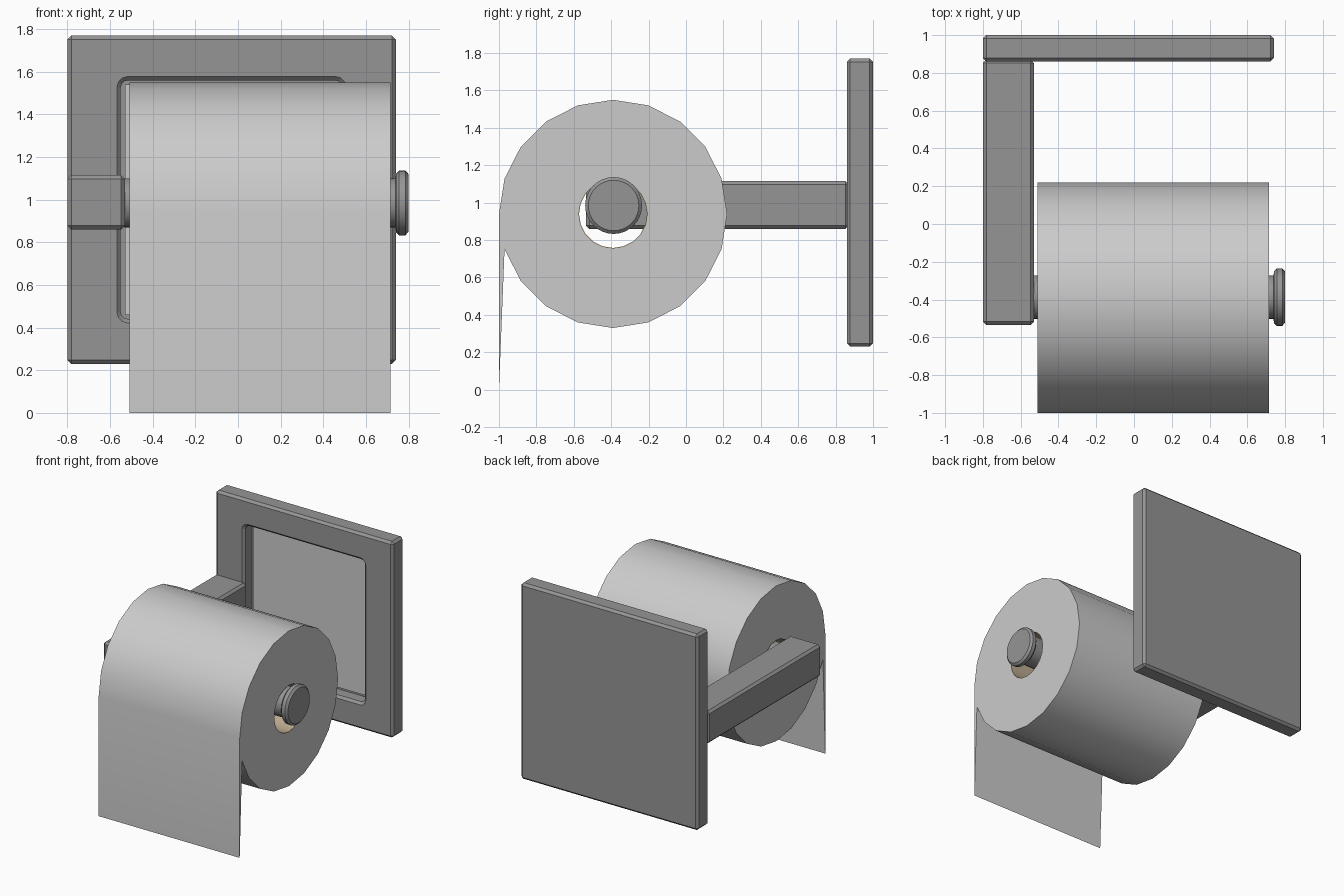
import bpy, bmesh
from math import sin, cos, tau, radians

if "Cube" in bpy.data.objects:
    bpy.data.objects.remove(bpy.data.objects["Cube"])

def material(name, rgb):
    m = bpy.data.materials.new(name)
    m.diffuse_color = (*rgb, 1)
    m.use_nodes = True
    m.node_tree.nodes["Principled BSDF"].inputs["Base Color"].default_value = m.diffuse_color
    return m

METAL = material("dark_metal", (0.3, 0.3, 0.3))
CARD = material("cardboard", (0.5, 0.4, 0.28))

def finish(name, bm, mat=None, smooth=None):
    bmesh.ops.recalc_face_normals(bm, faces=bm.faces)
    me = bpy.data.meshes.new(name)
    bm.to_mesh(me)
    bm.free()
    ob = bpy.data.objects.new(name, me)
    bpy.context.collection.objects.link(ob)
    if mat:
        me.materials.append(mat)
    if smooth:
        bpy.ops.object.select_all(action='DESELECT')
        ob.select_set(True)
        bpy.context.view_layer.objects.active = ob
        bpy.ops.object.shade_smooth_by_angle(angle=radians(smooth))
    return ob

def box_bm(x0, x1, y0, y1, z0, z1):
    bm = bmesh.new()
    bmesh.ops.create_cube(bm, size=1)
    for v in bm.verts:
        v.co = ((x0 + x1) / 2 + v.co.x * (x1 - x0), (y0 + y1) / 2 + v.co.y * (y1 - y0),
                (z0 + z1) / 2 + v.co.z * (z1 - z0))
    return bm

def lathe_x(name, profile, cy, cz, n, mat, closed=False):
    """Revolve (x, radius) points around an x-parallel axis."""
    bm = bmesh.new()
    rings = [[bm.verts.new((x, cy + r * cos(tau * i / n), cz + r * sin(tau * i / n)))
              for i in range(n)] for x, r in profile]
    pairs = list(zip(rings, rings[1:]))
    if closed:
        pairs.append((rings[-1], rings[0]))
    for a, b in pairs:
        for i in range(n):
            j = (i + 1) % n
            bm.faces.new((a[i], a[j], b[j], b[i]))
    if not closed:
        bm.faces.new(rings[0])
        bm.faces.new(rings[-1])
    return finish(name, bm, mat, 35)

# Wall plate: chamfered block with a recessed, round-cornered front
bm = box_bm(-0.80, 0.74, 0.86, 1.0, 0.23, 1.77)
front = min(bm.faces, key=lambda f: f.calc_center_median().y)
bmesh.ops.inset_region(bm, faces=[front], thickness=0.23)
rim = list(front.edges)
for v in front.verts:  # opening is slightly narrower than a uniform border
    v.co.x = -0.55 if v.co.x < -0.03 else 0.49
    v.co.z = 0.44 if v.co.z < 1 else 1.56
r = bmesh.ops.extrude_discrete_faces(bm, faces=[front])["faces"][0]
for v in r.verts:
    v.co.y = 0.96
bm.normal_update()
inside = lambda v: -0.7 < v.co.x < 0.65
depth_edges = [e for e in bm.edges if all(map(inside, e.verts))
               and abs(e.verts[0].co.y - e.verts[1].co.y) > 0.05]
bmesh.ops.bevel(bm, geom=depth_edges, offset=0.035, segments=3, profile=0.5, affect='EDGES')
sharp = [e for e in bm.edges if len(e.link_faces) == 2 and e.calc_face_angle() > 1.2
         and not all(abs(v.co.y - 0.96) < 1e-4 for v in e.verts)]
bmesh.ops.bevel(bm, geom=sharp, offset=0.018, segments=1, affect='EDGES')
finish("wall_plate", bm, METAL)

# Pale panel lying in the recess
finish("recess_panel", box_bm(-0.53, 0.47, 0.945, 0.965, 0.46, 1.54))

# Square support arm
bm = box_bm(-0.80, -0.53, -0.535, 0.87, 0.86, 1.115)
bmesh.ops.bevel(bm, geom=bm.edges[:], offset=0.018, segments=1, affect='EDGES')
finish("support_arm", bm, METAL)

# Spindle with end knob
lathe_x("spindle", [(-0.56, 0.10), (-0.53, 0.115), (0.738, 0.115), (0.742, 0.138), (0.756, 0.152),
                    (0.785, 0.152), (0.80, 0.135)], -0.387, 0.985, 32, METAL)

# Paper roll: 20-sided ring whose front side runs down into the hanging sheet
N, CY, CZ, X0, X1 = 20, -0.39, 0.94, -0.51, 0.715
bm = bmesh.new()
sides = []
for x in (X0, X1):
    ring = lambda rad: [bm.verts.new((x, CY + rad * cos(tau * i / N), CZ + rad * sin(tau * i / N)))
                        for i in range(N)]
    outer, inner = ring(0.61), ring(0.187)
    tip = bm.verts.new((x, -1.0, 0))
    for i in range(N):
        j = (i + 1) % N
        bm.faces.new((outer[i], outer[j], inner[j], inner[i]))
    bm.faces.new((outer[10], tip, outer[11]))
    sides.append((outer[:11] + [tip] + outer[11:], inner))
for a, b in zip(*sides):
    for i in range(len(a)):
        j = (i + 1) % len(a)
        bm.faces.new((a[i], a[j], b[j], b[i]))
finish("paper_roll", bm, None, 30)

# Cardboard core lining the hole
lathe_x("cardboard_core", [(X0, 0.187), (X1, 0.187), (X1, 0.182), (X0, 0.182)], CY, CZ, 20, CARD, True)
